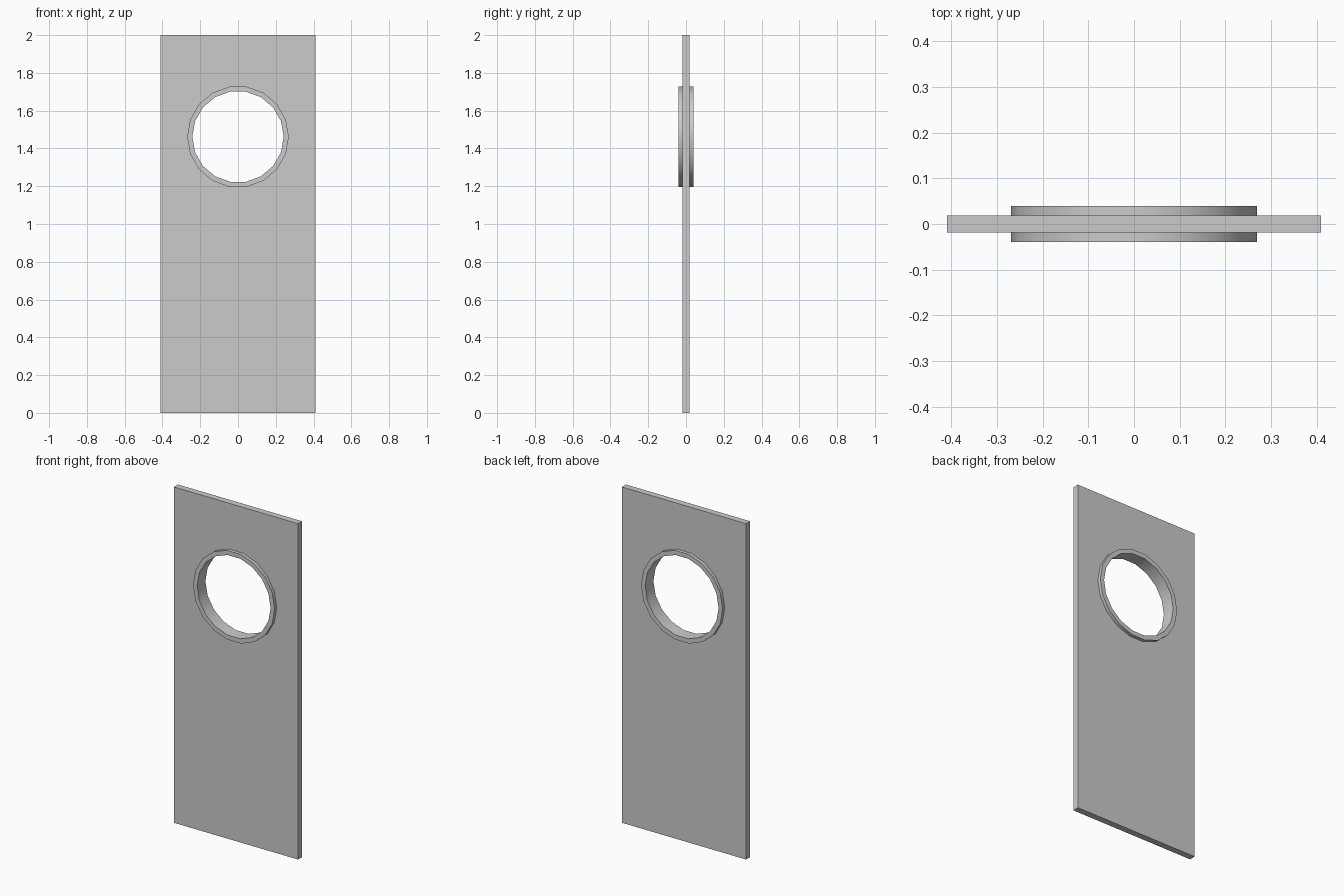
import bpy, bmesh, math
from mathutils import Vector

if "Cube" in bpy.data.objects:
    bpy.data.objects.remove(bpy.data.objects["Cube"], do_unlink=True)

SIDES = 18
CENTRE = Vector((0, 0, 1.462))
OUTER, INNER = 0.269, 0.242
RING_HALF, PLATE_HALF, PLATE_HALF_WIDTH = 0.039, 0.019, 0.409

grey = bpy.data.materials.new("light grey")
grey.use_nodes = True
colour = (0.6, 0.6, 0.6, 1)
grey.diffuse_color = colour
grey.node_tree.nodes["Principled BSDF"].inputs["Base Color"].default_value = colour


def finish(name, bm):
    """Turn a bmesh into a named grey object."""
    bmesh.ops.recalc_face_normals(bm, faces=bm.faces)
    mesh = bpy.data.meshes.new(name)
    bm.to_mesh(mesh)
    bm.free()
    mesh.materials.append(grey)
    obj = bpy.data.objects.new(name, mesh)
    bpy.context.collection.objects.link(obj)
    return obj


def outline(bm, points):
    """Add a closed loop of edges."""
    verts = [bm.verts.new(p) for p in points]
    return [bm.edges.new((v, verts[i - 1])) for i, v in enumerate(verts)]


# Flat panel with a round opening, extruded to its thickness
bm = bmesh.new()
w, y = PLATE_HALF_WIDTH, -PLATE_HALF
edges = outline(bm, [(-w, y, 0), (w, y, 0), (w, y, 2), (-w, y, 2)])
hole = (OUTER + INNER) / 2
angles = [math.tau * i / SIDES for i in range(SIDES)]
edges += outline(bm, [CENTRE + Vector((hole * math.cos(a), y, hole * math.sin(a)))
                      for a in angles])
bmesh.ops.triangle_fill(bm, edges=edges, use_beauty=True, normal=(0, -1, 0))
extruded = bmesh.ops.extrude_face_region(bm, geom=bm.faces[:], use_keep_orig=True)
moved = [g for g in extruded["geom"] if isinstance(g, bmesh.types.BMVert)]
bmesh.ops.translate(bm, verts=moved, vec=(0, 2 * PLATE_HALF, 0))
finish("panel", bm)

# Rim around the opening: a rectangular section spun about the y axis
bm = bmesh.new()
section = outline(bm, [CENTRE + Vector((r, d, 0)) for r, d in (
    (INNER, -RING_HALF), (OUTER, -RING_HALF), (OUTER, RING_HALF), (INNER, RING_HALF))])
bmesh.ops.spin(bm, geom=bm.verts[:] + section, cent=CENTRE, axis=(0, 1, 0),
               angle=math.tau, steps=SIDES, use_merge=True)
bmesh.ops.remove_doubles(bm, verts=bm.verts, dist=0.0001)
ring = finish("opening_rim", bm)
bpy.ops.object.select_all(action="DESELECT")
ring.select_set(True)
bpy.context.view_layer.objects.active = ring
bpy.ops.object.shade_smooth_by_angle(angle=math.radians(30))
